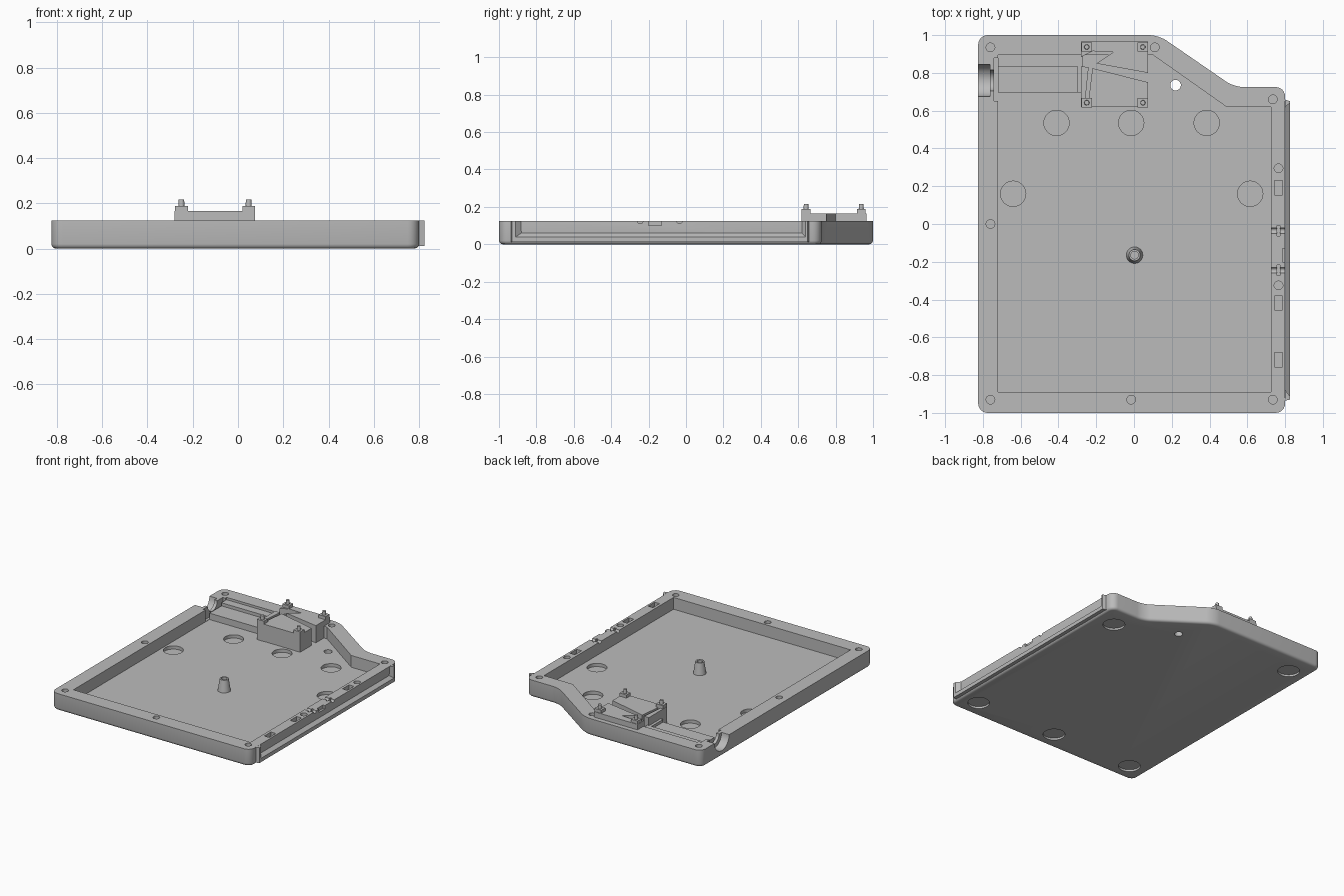
import bpy, bmesh, math
from mathutils import Matrix, Vector

if "Cube" in bpy.data.objects:
    bpy.data.objects.remove(bpy.data.objects["Cube"])

grey = bpy.data.materials.new("plain grey")
grey.use_nodes = True
grey.diffuse_color = (0.5, 0.5, 0.5, 1)
grey.node_tree.nodes["Principled BSDF"].inputs["Base Color"].default_value = (0.5, 0.5, 0.5, 1)

TOP, FLOOR = 0.125, 0.038


def finish(name, bm):
    bmesh.ops.recalc_face_normals(bm, faces=bm.faces)
    mesh = bpy.data.meshes.new(name)
    bm.to_mesh(mesh)
    bm.free()
    mesh.materials.append(grey)
    obj = bpy.data.objects.new(name, mesh)
    bpy.context.collection.objects.link(obj)
    return obj


def prism(name, outline, z0, z1, corner=0, foot=0):
    """Extruded outline, with optional rounded corners and softened lower edge."""
    bm = bmesh.new()
    base = bm.faces.new([bm.verts.new((x, y, z0)) for x, y in outline])
    ext = bmesh.ops.extrude_face_region(bm, geom=[base])["geom"]
    bmesh.ops.translate(bm, vec=(0, 0, z1 - z0), verts=[g for g in ext if isinstance(g, bmesh.types.BMVert)])
    if corner:
        sides = [e for e in bm.edges if abs(e.verts[0].co.z - e.verts[1].co.z) > 1e-4]
        bmesh.ops.bevel(bm, geom=sides, offset=corner, segments=6, profile=0.5, affect='EDGES')
    if foot:
        low = [e for e in bm.edges if all(abs(v.co.z - z0) < 1e-4 for v in e.verts)]
        bmesh.ops.bevel(bm, geom=low, offset=foot, segments=3, profile=0.5, affect='EDGES')
    return finish(name, bm)


def box(name, x0, x1, y0, y1, z0, z1):
    return prism(name, [(x0, y0), (x1, y0), (x1, y1), (x0, y1)], z0, z1)


def rod(name, center, r0, r1, length, axis='Z'):
    """Cylinder or cone starting at center and running along the axis."""
    bm = bmesh.new()
    bmesh.ops.create_cone(bm, cap_ends=True, segments=32, radius1=r0, radius2=r1, depth=length)
    bmesh.ops.translate(bm, vec=(0, 0, length / 2), verts=bm.verts)
    if axis == 'X':
        bmesh.ops.rotate(bm, matrix=Matrix.Rotation(math.pi / 2, 3, 'Y'), verts=bm.verts)
    bmesh.ops.translate(bm, vec=Vector(center), verts=bm.verts)
    return finish(name, bm)


def cut(target, cutter):
    cutter.hide_render = True
    mod = target.modifiers.new("cut", 'BOOLEAN')
    mod.operation, mod.solver, mod.object = 'DIFFERENCE', 'EXACT', cutter
    bpy.context.view_layer.objects.active = target
    bpy.ops.object.modifier_apply(modifier=mod.name)
    bpy.data.objects.remove(cutter)


def smooth(obj):
    bpy.ops.object.select_all(action='DESELECT')
    obj.select_set(True)
    bpy.context.view_layer.objects.active = obj
    bpy.ops.object.shade_smooth_by_angle(angle=math.radians(32))


# Tray body and cavity
tray = prism("tray", [(-0.825, -1), (0.8, -1), (0.8, 0.725), (0.53, 0.725), (0.13, 1), (-0.825, 1)],
             0, TOP, corner=0.05, foot=0.02)
cut(tray, prism("cavity", [(-0.72, -0.89), (0.725, -0.89), (0.725, 0.62), (0.49, 0.62),
                           (0.1, 0.895), (-0.72, 0.895)], FLOOR, 0.3))

# Round recesses in the floor, and foot recesses underneath
for x, y in [(-0.41, 0.535), (-0.015, 0.535), (0.385, 0.535), (-0.64, 0.16), (0.615, 0.16)]:
    cut(tray, rod("floor_recess", (x, y, 0.014), 0.067, 0.067, 0.1))
for x, y in [(-0.68, -0.86), (-0.01, -0.86), (0.66, -0.86), (0.64, 0.55), (-0.68, 0.83)]:
    cut(tray, rod("foot_recess", (x, y, -0.1), 0.075, 0.075, 0.115))
cut(tray, rod("drain_hole", (0.22, 0.735, -0.1), 0.028, 0.028, 0.3))

# Screw holes along the rim
for x, y in [(-0.76, 0.935), (-0.76, 0), (-0.76, -0.93), (-0.015, -0.93), (0.735, -0.93),
             (0.735, 0.66), (0.11, 0.935), (0.765, 0.295), (0.765, -0.325)]:
    cut(tray, rod("screw_hole", (x, y, 0.07), 0.023, 0.023, 0.2))

# Slots and cross grooves in the right rim
for y in (0.192, -0.418, -0.718):
    cut(tray, box("rim_slot", 0.745, 0.785, y - 0.038, y + 0.038, 0.095, 0.2))
for y in (-0.035, -0.245):
    cut(tray, rod("rim_groove", (0.7, y, TOP), 0.015, 0.015, 0.2, 'X'))
    cut(tray, box("rim_cross", 0.758, 0.772, y - 0.028, y + 0.028, 0.1, 0.2))
cut(tray, box("side_notch", 0.785, 0.85, -0.2, -0.13, 0.1, 0.2))

# Round cable socket through the left wall
cut(tray, rod("socket_outer", (-0.9, 0.76, TOP), 0.085, 0.085, 0.137, 'X'))
cut(tray, rod("socket_inner", (-0.8, 0.76, TOP), 0.055, 0.055, 0.15, 'X'))
cut(tray, box("socket_slot", -0.74, -0.7, 0.65, 0.88, FLOOR + 0.002, 0.3))
smooth(tray)

# Raised frame on the right side, with sloped inner edges and open top
frame = prism("side_frame", [(0.78, -0.94), (0.825, -0.93), (0.825, 0.65), (0.78, 0.665)], 0.012, TOP)
bm = bmesh.new()
rings = []
for x, y0, y1, z in [(0.8, -0.88, 0.62, 0.06), (0.83, -0.917, 0.644, 0.036)]:
    rings.append([bm.verts.new(p) for p in [(x, y0, z), (x, y1, z), (x, y1, 0.2), (x, y0, 0.2)]])
for ring in rings:
    bm.faces.new(ring)
for i in range(4):
    j = (i + 1) % 4
    bm.faces.new([rings[0][i], rings[0][j], rings[1][j], rings[1][i]])
cut(frame, finish("frame_opening", bm))
# Keep the frame off the rim grooves
cut(frame, box("frame_trim", 0.7, 0.801, -0.92, 0.65, 0.07, 0.2))

# Ledge behind the socket
box("cable_ledge", -0.72, -0.27, 0.695, 0.84, 0.03, 0.085)
box("back_ledge", -0.72, -0.27, 0.835, 0.9, 0.03, 0.108)
box("ledge_stop", -0.3, -0.27, 0.695, 0.835, 0.03, 0.105)

# Split holder block with a tapering channel
DECK = 0.165
prism("holder_front", [(-0.245, 0.62), (0.075, 0.62), (0.075, 0.75), (-0.22, 0.825)], 0.03, DECK)
prism("holder_back", [(-0.2, 0.85), (0.075, 0.8), (0.075, 0.965), (-0.22, 0.965), (-0.22, 0.915), (-0.11, 0.91)],
      0.03, DECK)
prism("holder_guide", [(-0.28, 0.62), (-0.262, 0.62), (-0.24, 0.83), (-0.28, 0.835)], 0.03, DECK)
prism("holder_wing", [(-0.28, 0.885), (-0.22, 0.915), (-0.22, 0.965), (-0.28, 0.965)], 0.03, DECK)

# Corner posts with locating pegs
for side, x in (("left", 0.047), ("right", -0.25)):
    for end, y in (("front", 0.642), ("back", 0.937)):
        half = 0.028
        box(f"{side}_{end}_post", x - half, x + half, y - 0.024, y + 0.024, 0.03, 0.188)
        smooth(rod(f"{side}_{end}_peg", (x, y, 0.18), 0.014, 0.012, 0.036))

# Tapered centre post with a bore
post = rod("center_post", (0.003, -0.165, 0.03), 0.045, 0.03, TOP - 0.03)
cut(post, rod("post_bore", (0.003, -0.165, 0.06), 0.02, 0.02, 0.2))
smooth(post)
